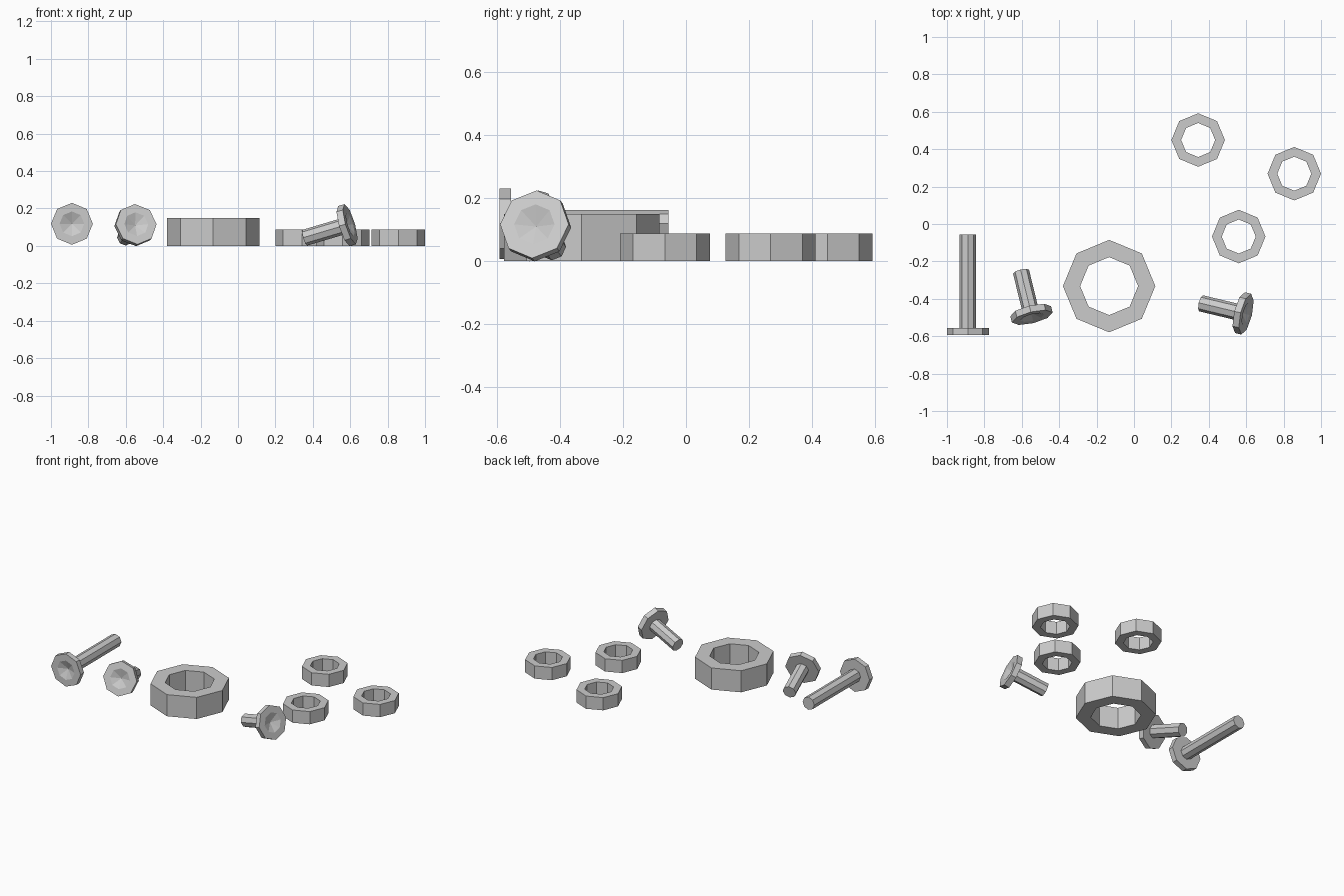
import bpy, bmesh
from math import sin, cos, pi
from mathutils import Vector, Matrix

if "Cube" in bpy.data.objects:
    bpy.data.objects.remove(bpy.data.objects["Cube"])

SIDES = 8


def lathe(name, profile, matrix, closed):
    """Spin (radius, height) points into an eight-sided solid."""
    bm = bmesh.new()
    rings = []
    for r, z in profile:
        if r == 0:
            rings.append([bm.verts.new((0, 0, z))] * SIDES)
        else:
            rings.append([bm.verts.new((r * cos(2 * pi * i / SIDES), r * sin(2 * pi * i / SIDES), z))
                          for i in range(SIDES)])
    pairs = list(zip(rings, rings[1:]))
    if closed:
        pairs.append((rings[-1], rings[0]))
    for a, b in pairs:
        for i in range(SIDES):
            j = (i + 1) % SIDES
            bm.faces.new(list(dict.fromkeys((a[i], a[j], b[j], b[i]))))
    bmesh.ops.recalc_face_normals(bm, faces=bm.faces)
    mesh = bpy.data.meshes.new(name)
    bm.to_mesh(mesh)
    bm.free()
    obj = bpy.data.objects.new(name, mesh)
    obj.matrix_world = matrix
    bpy.context.collection.objects.link(obj)


def nut(name, x, y, outer, inner, height):
    profile = [(inner, 0), (outer, 0), (outer, height), (inner, height)]
    lathe(name, profile, Matrix.Translation((x, y, 0)), True)


def screw(name, tip, head):
    """Screw from the shaft tip to the centre of the outer head face."""
    tip, head = Vector(tip), Vector(head)
    length = (head - tip).length
    axis = (head - tip).normalized()
    side = Vector((0, 0, 1)).cross(axis).normalized()
    up = axis.cross(side)
    matrix = Matrix((side, up, axis)).transposed().to_4x4()
    matrix.translation = tip
    # shaft, head disc, then conical drive recess
    profile = [(0, 0), (0.044, 0), (0.044, length - 0.036), (0.112, length - 0.036),
               (0.112, length), (0.066, length), (0, length - 0.026)]
    lathe(name, profile, matrix, False)


# Nuts lying flat
nut("large_nut", -0.133, -0.332, 0.247, 0.155, 0.148)
for n, (x, y) in enumerate([(0.343, 0.449), (0.857, 0.269), (0.56, -0.067)]):
    nut(f"small_nut_{n + 1}", x, y, 0.143, 0.091, 0.087)

# Long level screw and two short tilted screws
screw("long_screw", (-0.888, -0.056, 0.118), (-0.888, -0.593, 0.118))
screw("short_screw_left", (-0.604, -0.255, 0.044), (-0.544, -0.500, 0.116))
screw("short_screw_right", (0.358, -0.424, 0.044), (0.600, -0.482, 0.116))
